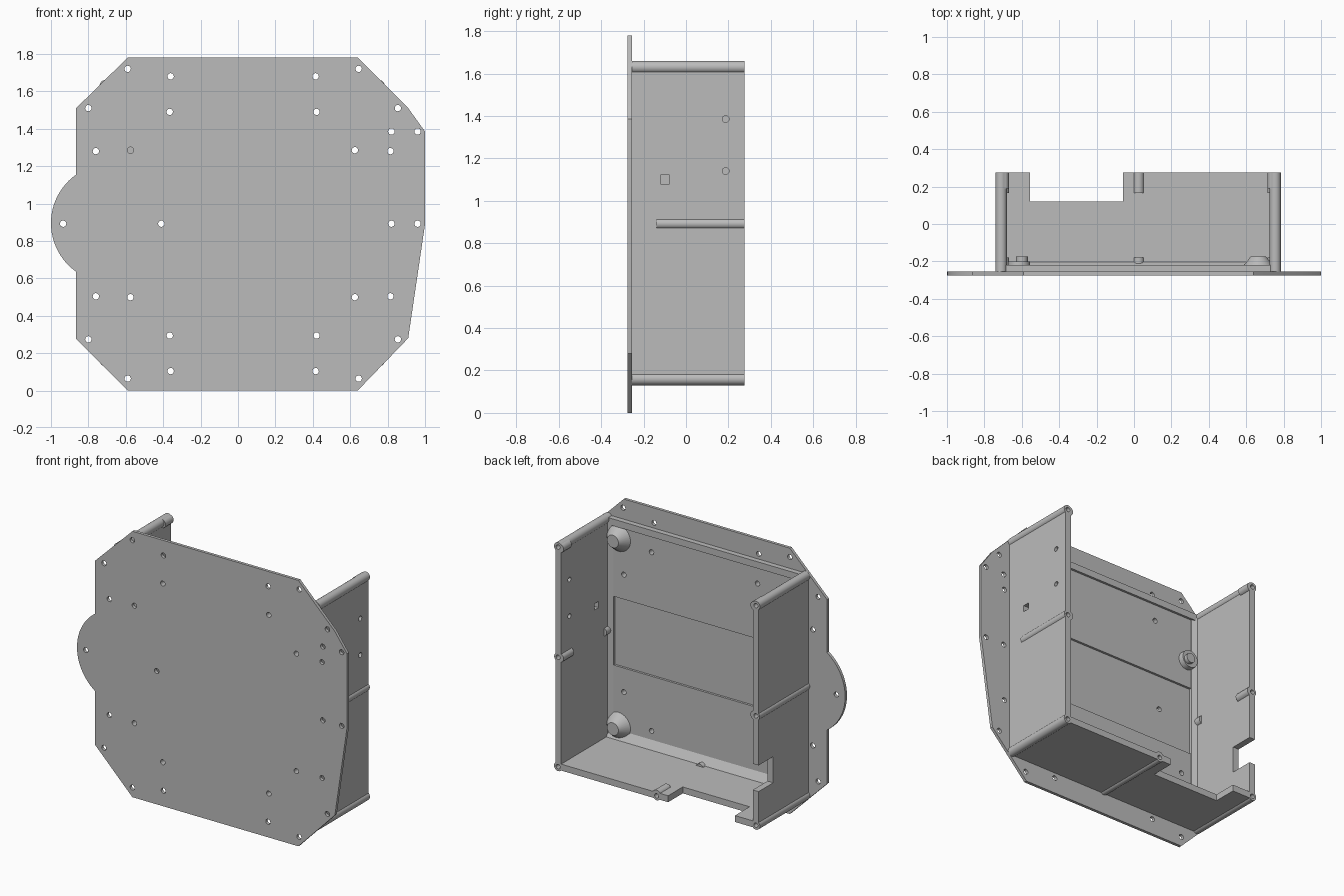
import bpy, bmesh, math
from mathutils import Matrix, Vector

cube = bpy.data.objects.get("Cube")
if cube:
    bpy.data.objects.remove(cube)

grey = bpy.data.materials.new("plain grey")
grey.use_nodes = True
grey.diffuse_color = (0.5, 0.5, 0.5, 1)
grey.node_tree.nodes["Principled BSDF"].inputs["Base Color"].default_value = (0.5, 0.5, 0.5, 1)

FRONT, BACK, FLOOR = -0.275, 0.275, -0.255   # depth of plate face, rim and plate rear
MID = 0.892                                  # height of the mirror line
LEFT, RIGHT, LOW, HIGH = 0.755, -0.71, 0.16, 1.63   # wall centre lines


def finish(name, bm):
    bmesh.ops.recalc_face_normals(bm, faces=bm.faces)
    mesh = bpy.data.meshes.new(name)
    bm.to_mesh(mesh)
    bm.free()
    obj = bpy.data.objects.new(name, mesh)
    bpy.context.collection.objects.link(obj)
    mesh.materials.append(grey)
    return obj


def add_box(bm, x, y, z):
    size = Matrix.Diagonal((x[1] - x[0], y[1] - y[0], z[1] - z[0], 1))
    centre = Matrix.Translation((sum(x) / 2, sum(y) / 2, sum(z) / 2))
    bmesh.ops.create_cube(bm, size=1, matrix=centre @ size)


def add_rod(bm, x, z, y0, y1, r0, r1=None, segments=24):
    turn = Matrix.Rotation(-math.pi / 2, 4, 'X')
    bmesh.ops.create_cone(bm, cap_ends=True, segments=segments, radius1=r0,
                          radius2=r0 if r1 is None else r1, depth=y1 - y0,
                          matrix=Matrix.Translation((x, (y0 + y1) / 2, z)) @ turn)


def box(name, x, y, z):
    bm = bmesh.new()
    add_box(bm, x, y, z)
    return finish(name, bm)


def rod(name, *args):
    bm = bmesh.new()
    add_rod(bm, *args)
    return finish(name, bm)


def prism(name, points, axis, start, end):
    place = {'x': lambda u, v: (start, u, v), 'y': lambda u, v: (u, start, v),
             'z': lambda u, v: (u, v, start)}[axis]
    bm = bmesh.new()
    face = bm.faces.new([bm.verts.new(place(u, v)) for u, v in points])
    new = bmesh.ops.extrude_face_region(bm, geom=[face])["geom"]
    shift = Vector([end - start if a == axis else 0 for a in 'xyz'])
    bmesh.ops.translate(bm, vec=shift, verts=[v for v in new if isinstance(v, bmesh.types.BMVert)])
    return finish(name, bm)


def cut(obj, cutter):
    mod = obj.modifiers.new("cut", 'BOOLEAN')
    mod.operation, mod.solver, mod.object = 'DIFFERENCE', 'EXACT', cutter
    bpy.context.view_layer.objects.active = obj
    bpy.ops.object.modifier_apply(modifier=mod.name)


def drop(cutter):
    bpy.data.objects.remove(cutter)


# Mounting plate with clipped corners and a round lobe
outline = [(-0.59, 1.78), (0.64, 1.78), (0.91, 1.51), (1, 1.385), (1, 0.89),
           (0.91, 0.28), (0.64, 0), (-0.59, 0), (-0.865, 0.275)]
for i in range(25):
    a = math.radians(180 + 54.8 - 109.6 * i / 24)
    outline.append((-0.682 + 0.318 * math.cos(a), 0.895 + 0.318 * math.sin(a)))
outline.append((-0.865, 1.51))
plate = prism("mounting_plate", outline, 'y', FRONT, FLOOR)

# Raised floor panels behind the plate
panels = [box("lower_floor_panel", (-0.69, 0.735), (FLOOR, -0.235), (0.17, 0.66)),
          box("middle_floor_panel", (-0.69, 0.735), (FLOOR, -0.25), (0.66, 1.12)),
          box("upper_floor_panel", (-0.69, 0.735), (FLOOR, -0.235), (1.12, 1.61))]

# Screw holes: pairs mirrored in height, then singles
paired = [(-0.59, 1.72), (0.645, 1.72), (-0.36, 1.68), (0.415, 1.68), (-0.8, 1.51),
          (0.855, 1.51), (-0.365, 1.49), (0.42, 1.49), (-0.76, 1.28),
          (-0.575, 1.285), (0.625, 1.285), (0.815, 1.28)]
single = [(0.82, 1.385), (0.96, 1.385), (-0.935, MID), (-0.41, MID), (0.82, MID), (0.96, MID)]
bm = bmesh.new()
for x, z in paired + [(x, 2 * MID - z) for x, z in paired] + single:
    add_rod(bm, x, z, FRONT - 0.05, -0.2, 0.017, None, 16)
holes = finish("hole_cutter", bm)
for part in [plate] + panels:
    cut(part, holes)
drop(holes)

# Three walls of the tray, open at the top
left_wall = box("left_wall", (0.732, 0.775), (FLOOR, BACK), (LOW, HIGH))
right_wall = box("right_wall", (-0.73, -0.687), (FLOOR, BACK), (LOW, HIGH))
bottom_wall = box("bottom_wall", (RIGHT, LEFT), (FLOOR, BACK), (0.14, 0.183))

# Notches in the right and bottom walls
notch = box("notch_cutter", (-0.8, -0.6), (0.12, 0.4), (0.39, 0.565))
cut(right_wall, notch)
drop(notch)
notch = box("notch_cutter", (-0.555, -0.06), (0.12, 0.4), (0, 0.3))
cut(bottom_wall, notch)
drop(notch)

# Two round holes and a square hole in the left wall
bm = bmesh.new()
for z in (1.14, 1.385):
    spin = Matrix.Translation((LEFT, 0.187, z)) @ Matrix.Rotation(math.pi / 2, 4, 'Y')
    bmesh.ops.create_cone(bm, cap_ends=True, segments=16, radius1=0.016, radius2=0.016,
                          depth=0.2, matrix=spin)
add_box(bm, (0.65, 0.85), (-0.12, -0.077), (1.08, 1.122))
wall_holes = finish("wall_hole_cutter", bm)
cut(left_wall, wall_holes)
drop(wall_holes)

# Corner posts and mid-wall ribs, each drilled at the back end
posts = []
for side, x in (("left", LEFT), ("right", RIGHT)):
    for level, z in (("lower", LOW), ("upper", HIGH)):
        posts.append(rod(f"{side}_{level}_post", x, z, FLOOR, BACK, 0.03))
posts.append(rod("left_rib", 0.758, MID, -0.14, BACK, 0.026))
posts.append(rod("right_rib", -0.713, MID, FLOOR, BACK, 0.026))
posts.append(rod("bottom_rib", 0.025, 0.156, FLOOR, BACK, 0.026))

# Short inner bosses at the back rim and by the floor
for name, x, z in (("left", 0.743, MID), ("right", -0.698, MID), ("bottom", 0.025, 0.17)):
    posts.append(rod(f"{name}_rim_boss", x, z, 0.165, BACK, 0.029))
    rod(f"{name}_floor_boss", x, z, -0.24, -0.18, 0.029)
posts.append(rod("right_upper_boss", -0.698, HIGH - 0.005, 0.19, BACK, 0.029))
posts.append(rod("left_upper_boss", 0.743, HIGH - 0.005, 0.19, BACK, 0.029))

bm = bmesh.new()
for x, z in [(x, z) for x in (LEFT, RIGHT) for z in (LOW, MID, HIGH)] + [(0.025, LOW)]:
    add_rod(bm, x, z, 0.2, 0.35, 0.015, None, 16)
drill = finish("drill_cutter", bm)
for part in posts + [left_wall, right_wall, bottom_wall]:
    cut(part, drill)
drop(drill)

# Top rail and sloped fillets where the walls meet the floor
box("top_rail", (RIGHT, LEFT), (FLOOR, -0.22), (1.6, 1.645))
prism("bottom_fillet", [(FLOOR, 0.17), (FLOOR, 0.235), (-0.235, 0.235), (-0.2, 0.18)],
      'x', -0.7, 0.74)
prism("left_fillet", [(0.74, FLOOR), (0.7, FLOOR), (0.7, -0.232), (0.74, -0.21)], 'z', 0.17, 1.62)
prism("right_fillet", [(-0.7, FLOOR), (-0.65, FLOOR), (-0.65, -0.232), (-0.7, -0.21)],
      'z', 0.17, 1.62)

# Tapered standoffs on the floor
for level, z in (("upper", 1.52), ("lower", 2 * MID - 1.52)):
    rod(f"{level}_cone_standoff", 0.665, z, FLOOR, -0.175, 0.105, 0.042, 32)
rod("right_standoff_base", -0.615, 1.3, FLOOR, -0.2, 0.062, 0.058, 32)
rod("right_standoff_pin", -0.6, 1.29, FLOOR, -0.175, 0.032)

# Smooth the round parts, keep hard edges sharp
bpy.ops.object.select_all(action='DESELECT')
for obj in bpy.context.collection.objects:
    if obj.type == 'MESH' and grey.name in obj.data.materials:
        obj.select_set(True)
        bpy.context.view_layer.objects.active = obj
bpy.ops.object.shade_smooth_by_angle(angle=math.radians(30))
